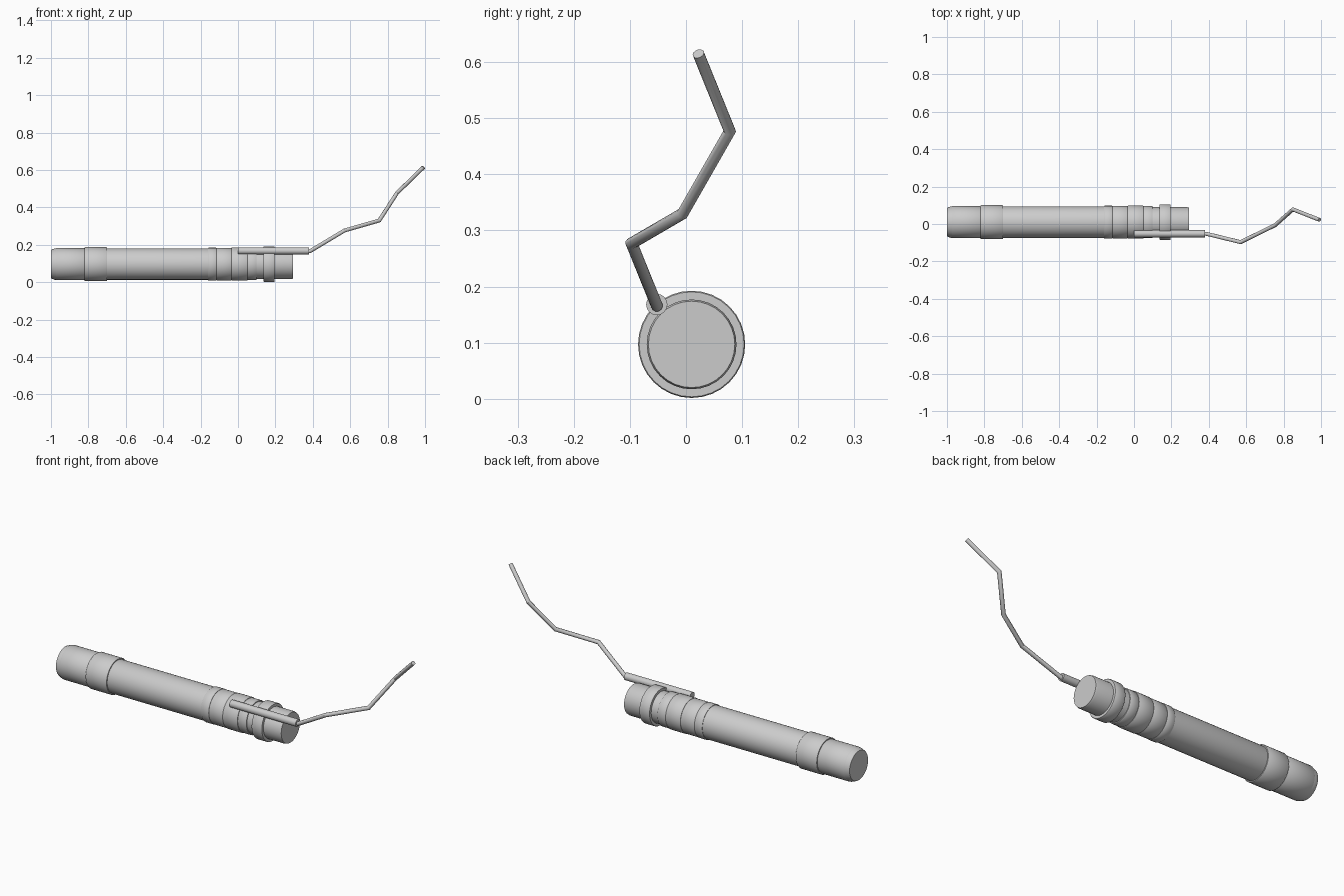
import bpy, bmesh, math
from mathutils import Vector, Matrix

cube = bpy.data.objects.get("Cube")
if cube:
    bpy.data.objects.remove(cube, do_unlink=True)

grey = bpy.data.materials.new("light_grey")
grey.use_nodes = True
grey.diffuse_color = (0.6, 0.6, 0.6, 1)
grey.node_tree.nodes["Principled BSDF"].inputs["Base Color"].default_value = (0.6, 0.6, 0.6, 1)

AXIS_Y, AXIS_Z = 0.01, 0.097


def finish(name, bm, angle=35):
    bmesh.ops.recalc_face_normals(bm, faces=bm.faces)
    mesh = bpy.data.meshes.new(name)
    bm.to_mesh(mesh)
    bm.free()
    mesh.materials.append(grey)
    obj = bpy.data.objects.new(name, mesh)
    bpy.context.collection.objects.link(obj)
    bpy.ops.object.select_all(action='DESELECT')
    obj.select_set(True)
    bpy.context.view_layer.objects.active = obj
    bpy.ops.object.shade_smooth_by_angle(angle=math.radians(angle))
    return obj


def bridge(bm, rings):
    """Skin a list of vertex rings and cap both ends."""
    n = len(rings[0])
    for a, b in zip(rings, rings[1:]):
        for i in range(n):
            j = (i + 1) % n
            bm.faces.new((a[i], a[j], b[j], b[i]))
    bm.faces.new(rings[0])
    bm.faces.new(rings[-1])


def turned(name, profile, y=AXIS_Y, z=AXIS_Z, sides=32):
    """Revolve (x, radius) points about a line parallel to x."""
    bm = bmesh.new()
    steps = [math.tau * i / sides for i in range(sides)]
    bridge(bm, [[bm.verts.new((x, y + r * math.cos(t), z + r * math.sin(t))) for t in steps]
                for x, r in profile])
    return finish(name, bm)


def bent_rod(name, points, radius, sides=12):
    """Round rod with mitred corners along a path."""
    bm = bmesh.new()
    pts = [Vector(p) for p in points]
    dirs = [(b - a).normalized() for a, b in zip(pts, pts[1:])]
    side = dirs[0].orthogonal().normalized()
    up = dirs[0].cross(side)
    ring = [pts[0] + radius * (math.cos(t) * side + math.sin(t) * up)
            for t in (math.tau * i / sides for i in range(sides))]
    rings = [ring]
    for k, d in enumerate(dirs):
        # slide the section along the segment onto the next mitre plane
        normal = (d + dirs[k + 1]).normalized() if k + 1 < len(dirs) else d
        ring = [p + d * ((pts[k + 1] - p).dot(normal) / d.dot(normal)) for p in ring]
        rings.append(ring)
    bridge(bm, [[bm.verts.new(p) for p in r] for r in rings])
    return finish(name, bm)


# Main tube with chamfered ends
turned("tube_body", [(-1, 0.076), (-0.98, 0.084), (-0.02, 0.084), (0.09, 0.082)])
turned("front_tip", [(0.08, 0.08), (0.285, 0.08), (0.295, 0.077)])

# Raised bands and wraps
bands = {
    "end_cap": (-0.975, -0.82, 0.0855),
    "rear_band": (-0.82, -0.70, 0.091),
    "collar": (-0.16, -0.115, 0.088),
    "wrap_rear": (-0.115, -0.035, 0.087),
    "wrap_middle": (-0.035, 0.05, 0.0885),
    "wrap_front": (0.05, 0.10, 0.086),
    "front_band": (0.137, 0.195, 0.0955),
}
for name, (x0, x1, r) in bands.items():
    turned(name, [(x0, r - 0.002), (x0 + 0.003, r), (x1 - 0.003, r), (x1, r - 0.002)])

# Fuse sleeve lying along the tube, and the bent fuse
turned("fuse_sleeve", [(0, 0.019), (0.38, 0.019)], -0.052, 0.168, 16)
bent_rod("fuse", [(0.36, -0.052, 0.166), (0.385, -0.052, 0.166), (0.57, -0.097, 0.277),
                  (0.755, -0.006, 0.33), (0.85, 0.078, 0.477), (0.992, 0.022, 0.615)], 0.0105)
